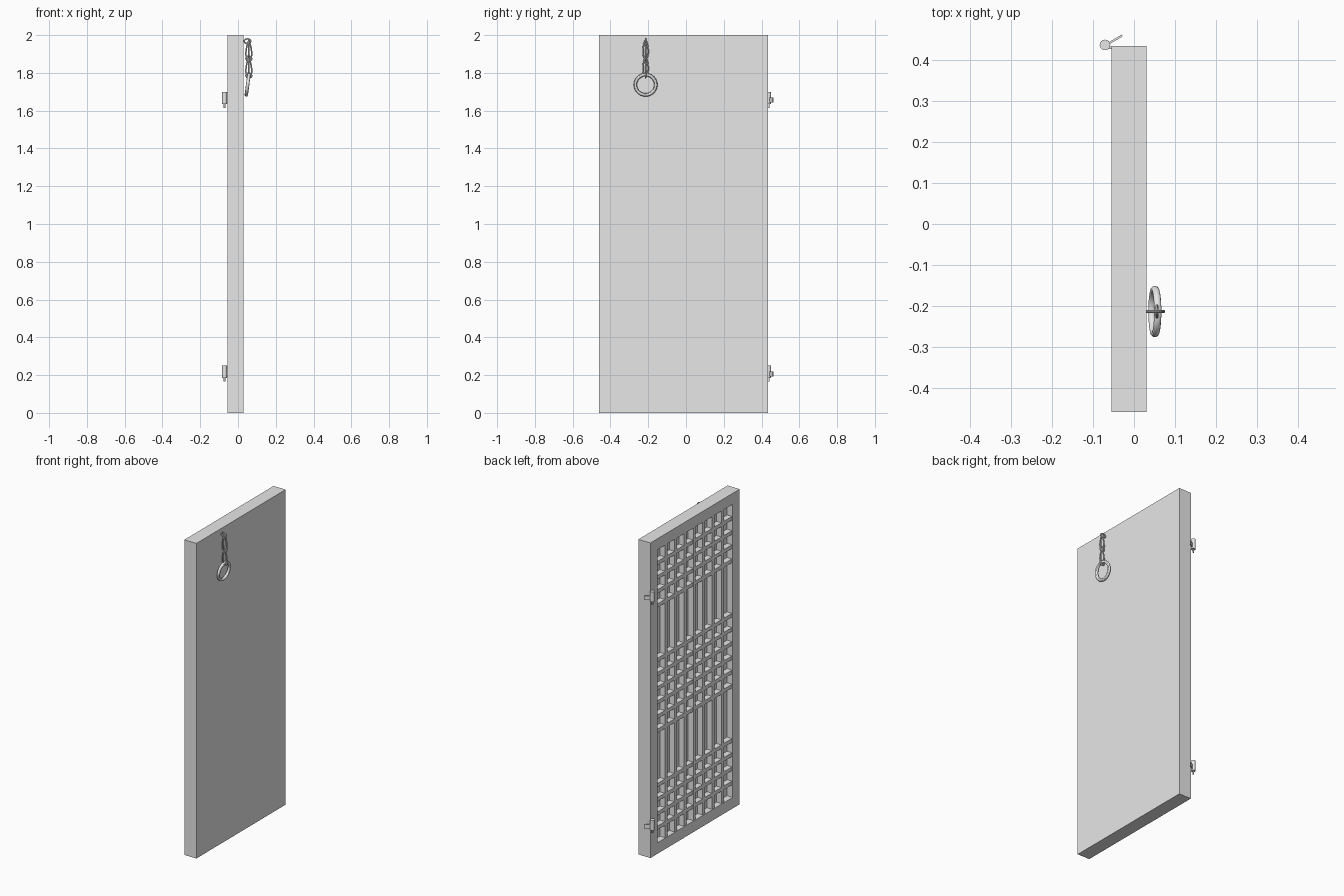
import bpy, bmesh, math
from mathutils import Vector, Matrix

if "Cube" in bpy.data.objects:
    bpy.data.objects.remove(bpy.data.objects["Cube"])

GREY = (0.8, 0.8, 0.8, 1)
mat = bpy.data.materials.new("plain grey")
mat.use_nodes = True
mat.diffuse_color = GREY
mat.node_tree.nodes["Principled BSDF"].inputs["Base Color"].default_value = GREY


def finish(bm, name, smooth=False):
    bmesh.ops.recalc_face_normals(bm, faces=bm.faces)
    mesh = bpy.data.meshes.new(name)
    bm.to_mesh(mesh)
    bm.free()
    mesh.materials.append(mat)
    ob = bpy.data.objects.new(name, mesh)
    bpy.context.scene.collection.objects.link(ob)
    if smooth:
        bpy.ops.object.select_all(action='DESELECT')
        ob.select_set(True)
        bpy.context.view_layer.objects.active = ob
        bpy.ops.object.shade_smooth_by_angle()
    return ob


def add_box(bm, lo, hi):
    lo, hi = Vector(lo), Vector(hi)
    m = Matrix.Translation((lo + hi) / 2) @ Matrix.Diagonal((*(hi - lo), 1))
    bmesh.ops.create_cube(bm, size=1, matrix=m)


def add_loop(name, center, wide, tall, tube, axis, pinch=0.0, tilt=0.0, n=28, sides=8):
    """Closed wire loop: axis 'X' lies in the yz plane, axis 'Y' in the xz plane."""
    bm = bmesh.new()
    turn = Matrix.Rotation(tilt, 4, 'Y')
    if axis == 'X':
        turn = turn @ Matrix.Rotation(math.pi / 2, 4, 'Z')

    def path(t):
        w = wide * (1 - pinch * math.sin(t))
        return Vector((w * math.cos(t), 0, tall * math.sin(t)))

    rings = []
    for i in range(n):
        t = math.tau * i / n
        along = (path(t + 0.01) - path(t - 0.01)).normalized()
        out = along.cross(Vector((0, 1, 0)))
        ring = []
        for k in range(sides):
            a = math.tau * k / sides
            p = path(t) + tube * (math.cos(a) * out + math.sin(a) * Vector((0, 1, 0)))
            ring.append(bm.verts.new(Vector(center) + turn @ p))
        rings.append(ring)
    for i in range(n):
        r, s = rings[i], rings[(i + 1) % n]
        for k in range(sides):
            j = (k + 1) % sides
            bm.faces.new((r[k], r[j], s[j], s[k]))
    return finish(bm, name, True)


# Door slab: solid sheet with a raised frame around the lattice side
X0, X1, XP = -0.055, 0.03, -0.015
Y0, Y1, H, RIM = -0.46, 0.435, 2.0, 0.07
bm = bmesh.new()
add_box(bm, (X0, Y0, 0), (X1, Y1, H))
face = min(bm.faces, key=lambda f: f.calc_center_median().x)
bmesh.ops.inset_region(bm, faces=[face], thickness=RIM, use_even_offset=True)
bmesh.ops.translate(bm, verts=face.verts[:], vec=(XP - X0, 0, 0))
inner = face.verts[:]
# the sunken panel keeps square walls
edges = [e for e in bm.edges if sum(v in inner for v in e.verts) == 1]
for v in inner:
    v.co.x = X0
ext = bmesh.ops.extrude_discrete_faces(bm, faces=[face])
for v in ext["faces"][0].verts:
    v.co.x = XP
finish(bm, "door_frame_and_panel")

# Lattice bars
BAR, XL = 0.012, X0 + 0.004
bm = bmesh.new()
cell = (Y1 - Y0 - 2 * RIM) / 8
for i in range(1, 8):
    y = Y0 + RIM + cell * i
    add_box(bm, (XL, y - BAR, RIM), (XP, y + BAR, H - RIM))
finish(bm, "lattice_uprights")

bm = bmesh.new()
pitch = 0.09
heights = [1 + pitch * (i - 2.5) for i in range(6)]
for i in range(1, 5):
    heights += [RIM + pitch * i, H - RIM - pitch * i]
for z in heights:
    add_box(bm, (XL + 0.001, Y0 + RIM, z - BAR), (XP, Y1 - RIM, z + BAR))
finish(bm, "lattice_crossbars")

# Hinges: knuckle, lower pin, short leaf to the door and free leaf
for label, z in (("upper", 1.70), ("lower", 0.25)):
    bm = bmesh.new()
    for r, top, bottom in ((0.013, 0, 0.065), (0.005, 0.06, 0.085)):
        bmesh.ops.create_cone(bm, cap_ends=True, segments=16, radius1=r, radius2=r,
                              depth=bottom - top,
                              matrix=Matrix.Translation((-0.071, 0.438, z - (top + bottom) / 2)))
    finish(bm, label + "_hinge_knuckle", True)
    bm = bmesh.new()
    add_box(bm, (-0.062, 0.428, z - 0.06), (X0 + 0.002, 0.434, z - 0.005))
    finish(bm, label + "_hinge_mount")
    bm = bmesh.new()
    m = (Matrix.Translation((-0.046, 0.451, z - 0.044)) @ Matrix.Rotation(math.radians(30), 4, 'Z')
         @ Matrix.Diagonal((0.04, 0.005, 0.026, 1)))
    bmesh.ops.create_cube(bm, size=1, matrix=m)
    finish(bm, label + "_hinge_leaf")

# Pull chain: staple, alternating links and a large ring
CY = -0.214
add_loop("chain_staple", (0.05, CY, 1.968), 0.017, 0.012, 0.004, 'Y')
for i, z in enumerate((1.92, 1.83)):
    add_loop(f"chain_side_link_{i + 1}", (0.057, CY, z), 0.014, 0.05, 0.004, 'Y', pinch=0.5)
    add_loop(f"chain_front_link_{i + 1}", (0.056, CY, z + 0.005), 0.013, 0.048, 0.004, 'X', pinch=0.3)
    add_loop(f"chain_joint_{i + 1}", (0.057, CY, z - 0.044), 0.015, 0.013, 0.004, 'Y')
add_loop("pull_ring", (0.051, CY, 1.737), 0.054, 0.054, 0.009, 'X', tilt=0.13, n=40, sides=12)
